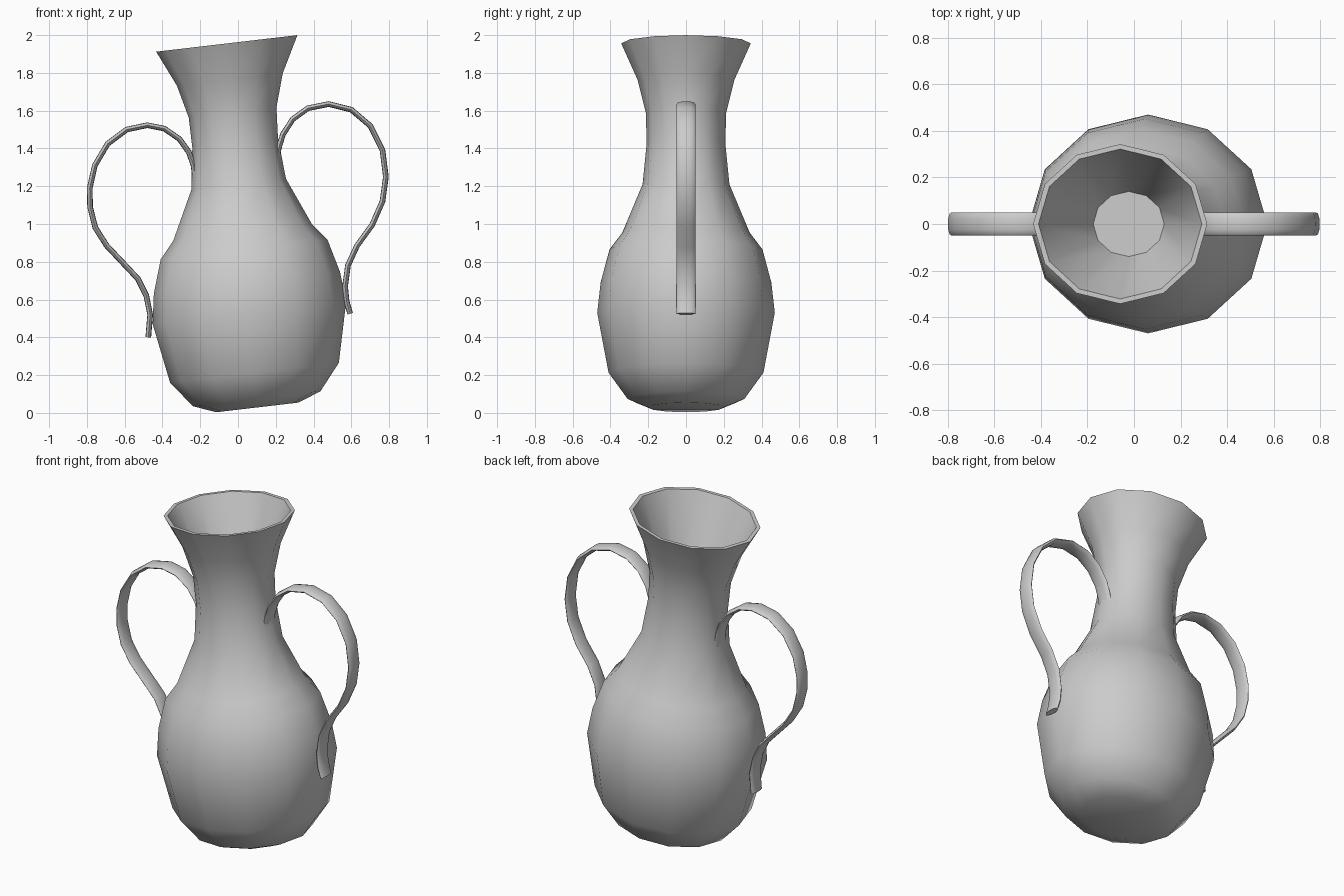
import bpy, bmesh, math
from mathutils import Vector

if "Cube" in bpy.data.objects:
    bpy.data.objects.remove(bpy.data.objects["Cube"])


def finish(bm, name, angle):
    bmesh.ops.recalc_face_normals(bm, faces=bm.faces[:])
    mesh = bpy.data.meshes.new(name)
    bm.to_mesh(mesh)
    bm.free()
    ob = bpy.data.objects.new(name, mesh)
    bpy.context.collection.objects.link(ob)
    bpy.ops.object.select_all(action='DESELECT')
    ob.select_set(True)
    bpy.context.view_layer.objects.active = ob
    bpy.ops.object.shade_smooth_by_angle(angle=math.radians(angle))
    return ob


def loft(rings, name, angle):
    """Skin a list of equally sized point rings and cap both ends."""
    bm = bmesh.new()
    vs = [[bm.verts.new(p) for p in ring] for ring in rings]
    n = len(vs[0])
    for a, b in zip(vs, vs[1:]):
        for i in range(n):
            j = (i + 1) % n
            bm.faces.new((a[i], a[j], b[j], b[i]))
    bm.faces.new(vs[0][::-1])
    bm.faces.new(vs[-1])
    return finish(bm, name, angle)


# Leaning vase body: (radius, height) from the base, over the rim, into the mouth
profile = [(0.20, 0.029), (0.31, 0.075), (0.41, 0.213), (0.47, 0.53),
           (0.452, 0.69), (0.405, 0.865), (0.337, 0.955), (0.23, 1.21),
           (0.208, 1.43), (0.213, 1.59), (0.257, 1.765), (0.343, 1.956),
           (0.322, 1.956), (0.14, 1.52)]


def vase_ring(r, h, sides=12):
    ring = []
    for i in range(sides):
        a = math.tau * i / sides
        dx = 1.09 * r * math.cos(a)
        ring.append((0.105 - 0.084 * h + dx, r * math.sin(a), h + 0.117 * dx))
    return ring


loft([vase_ring(r, h) for r, h in profile], "vase_body", 50)


# Flattened strap handles swept along a path in the xz plane
def handle(name, path, half_width=0.05, half_thick=0.015, sides=12):
    pts = [Vector((x, 0, z)) for x, z in path]
    rings = []
    for i, p in enumerate(pts):
        t = (pts[min(i + 1, len(pts) - 1)] - pts[max(i - 1, 0)]).normalized()
        side = Vector((t.z, 0, -t.x))
        rings.append([p + side * half_thick * math.cos(math.tau * k / sides)
                      + Vector((0, half_width * math.sin(math.tau * k / sides), 0))
                      for k in range(sides)])
    return loft(rings, name, 50)


handle("right_handle", [
    (0.20, 1.30), (0.215, 1.40), (0.238, 1.475), (0.29, 1.555), (0.37, 1.613),
    (0.48, 1.635), (0.60, 1.605), (0.70, 1.52), (0.765, 1.39), (0.783, 1.25),
    (0.765, 1.12), (0.71, 0.995), (0.63, 0.885), (0.582, 0.78), (0.567, 0.67),
    (0.575, 0.59), (0.594, 0.525)])
handle("left_handle", [
    (-0.225, 1.22), (-0.235, 1.31), (-0.26, 1.38), (-0.31, 1.45), (-0.39, 1.505),
    (-0.48, 1.523), (-0.59, 1.50), (-0.69, 1.425), (-0.758, 1.31), (-0.785, 1.19),
    (-0.783, 1.09), (-0.755, 0.98), (-0.695, 0.885), (-0.61, 0.795), (-0.53, 0.71),
    (-0.485, 0.62), (-0.465, 0.52), (-0.475, 0.40)])
